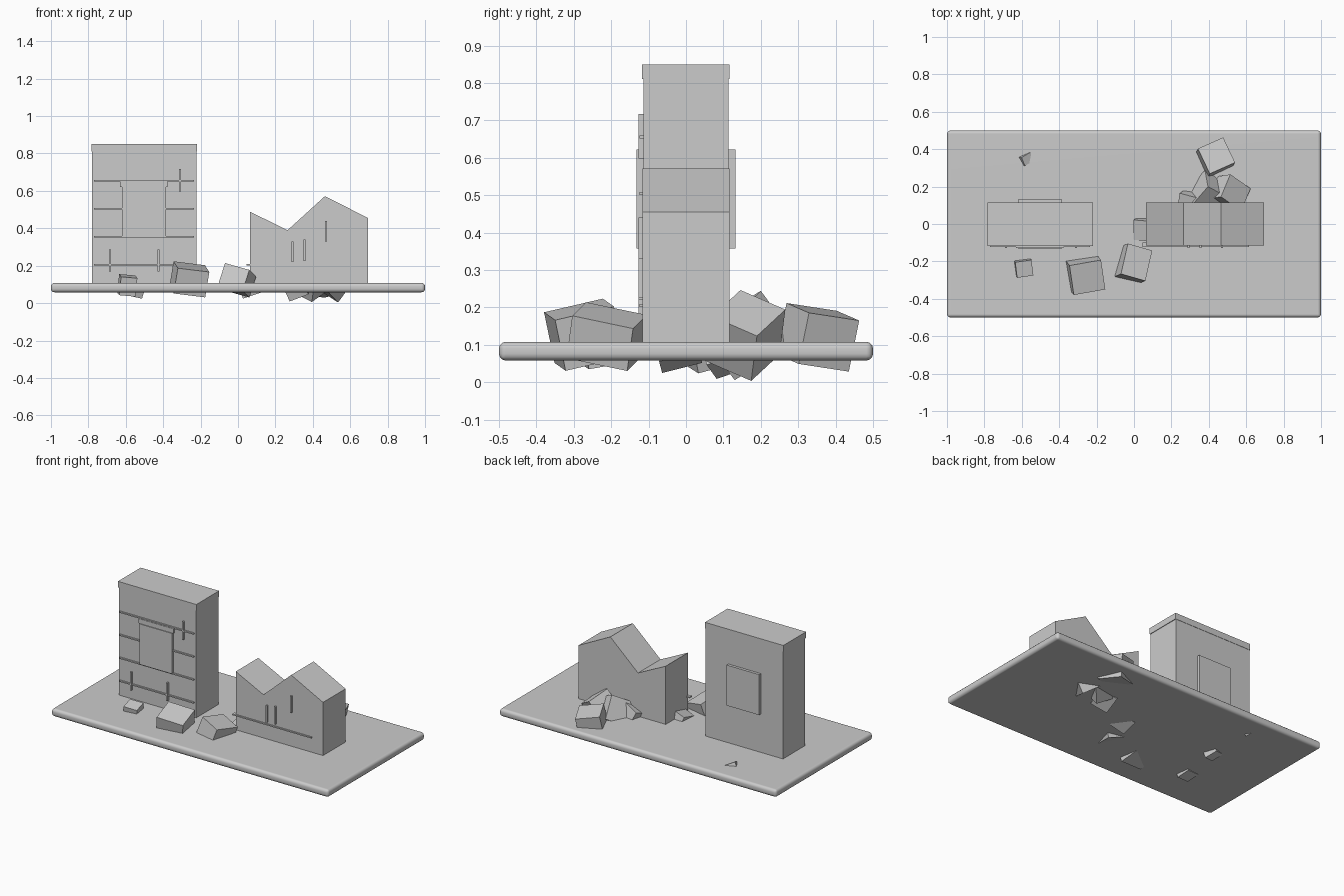
import bpy, bmesh, math
from mathutils import Matrix, Vector, Euler

if "Cube" in bpy.data.objects:
    bpy.data.objects.remove(bpy.data.objects["Cube"])

stone = bpy.data.materials.new("grey stone")
stone.diffuse_color = (0.6, 0.6, 0.6, 1)
stone.use_nodes = True
stone.node_tree.nodes["Principled BSDF"].inputs["Base Color"].default_value = stone.diffuse_color


def finish(name, bm):
    bmesh.ops.recalc_face_normals(bm, faces=bm.faces)
    me = bpy.data.meshes.new(name)
    bm.to_mesh(me)
    bm.free()
    me.materials.append(stone)
    ob = bpy.data.objects.new(name, me)
    bpy.context.collection.objects.link(ob)
    return ob


def block(name, x0, x1, y0, y1, z0, z1):
    """Box given by its limits."""
    bm = bmesh.new()
    size = Matrix.Diagonal((x1 - x0, y1 - y0, z1 - z0, 1))
    mid = Matrix.Translation(((x0 + x1) / 2, (y0 + y1) / 2, (z0 + z1) / 2))
    bmesh.ops.create_cube(bm, size=1, matrix=mid @ size)
    return finish(name, bm)


# ground slab with rounded rim
slab = block("ground_slab", -1, 1, -0.5, 0.5, 0.058, 0.108)
bev = slab.modifiers.new("rim", 'BEVEL')
bev.width = 0.018
bev.segments = 3
for p in slab.data.polygons:
    p.use_smooth = True
slab.modifiers.new("normals", 'WEIGHTED_NORMAL')

# tall intact wall with coping
block("tall_wall", -0.78, -0.222, -0.114, 0.114, 0.08, 0.82)
block("wall_coping", -0.784, -0.218, -0.118, 0.116, 0.81, 0.85)

# window panel going through the wall, and lintel
block("window_panel", -0.62, -0.385, -0.132, 0.132, 0.358, 0.622)
block("window_lintel", -0.63, -0.378, -0.127, -0.1, 0.622, 0.652)

# horizontal mortar courses
for i, z in enumerate((0.205, 0.355, 0.505, 0.655)):
    block(f"mortar_course_{i}", -0.77, -0.235, -0.124, -0.1, z - 0.004, z + 0.004)
block("mortar_course_ruin", 0.045, 0.615, -0.124, -0.1, 0.201, 0.209)

# upright cracks on both walls
cracks = [(-0.685, 0.168, 0.287), (-0.425, 0.168, 0.287), (-0.31, 0.598, 0.717),
          (0.292, 0.22, 0.33), (0.355, 0.225, 0.34), (0.47, 0.33, 0.44)]
for i, (x, z0, z1) in enumerate(cracks):
    block(f"wall_crack_{i}", x - 0.005, x + 0.005, -0.127, -0.1, z0, z1)

# broken wall with jagged top
bm = bmesh.new()
profile = [(0.065, 0.08), (0.695, 0.08), (0.695, 0.455), (0.465, 0.572),
           (0.265, 0.39), (0.065, 0.488)]
face = bm.faces.new([bm.verts.new((x, -0.116, z)) for x, z in profile])
ext = bmesh.ops.extrude_face_region(bm, geom=[face])
bmesh.ops.translate(bm, vec=(0, 0.232, 0),
                    verts=[v for v in ext['geom'] if isinstance(v, bmesh.types.BMVert)])
finish("broken_wall", bm)

# tumbled rubble: centre, size, tilt in degrees
rubble = [
    ((-0.58, 0.35, 0.09), (0.062, 0.05, 0.055), (18, 22, 30)),
    ((-0.592, -0.232, 0.095), (0.088, 0.085, 0.1), (10, 5, 8)),
    ((-0.26, -0.272, 0.127), (0.172, 0.163, 0.14), (13, 7, 10)),
    ((-0.004, -0.212, 0.122), (0.14, 0.17, 0.12), (-12, 15, -16)),
    ((0.06, -0.025, 0.095), (0.1, 0.11, 0.09), (15, -18, -5)),
    ((0.434, 0.352, 0.12), (0.15, 0.15, 0.14), (-8, 10, 24)),
    ((0.395, 0.165, 0.125), (0.13, 0.15, 0.15), (28, 25, -28)),
    ((0.50, 0.16, 0.125), (0.15, 0.14, 0.15), (-25, 28, -35)),
    ((0.31, 0.11, 0.1), (0.11, 0.12, 0.12), (20, -20, -15)),
    ((-0.55, 0.05, 0.08), (0.08, 0.08, 0.08), (15, 12, 20)),
]
for i, (c, s, r) in enumerate(rubble):
    bm = bmesh.new()
    rot = Euler([math.radians(a) for a in r]).to_matrix().to_4x4()
    bmesh.ops.create_cube(bm, size=1, matrix=Matrix.Translation(c) @ rot
                          @ Matrix.Diagonal(Vector(s).to_4d()))
    finish(f"rubble_{i}", bm)
